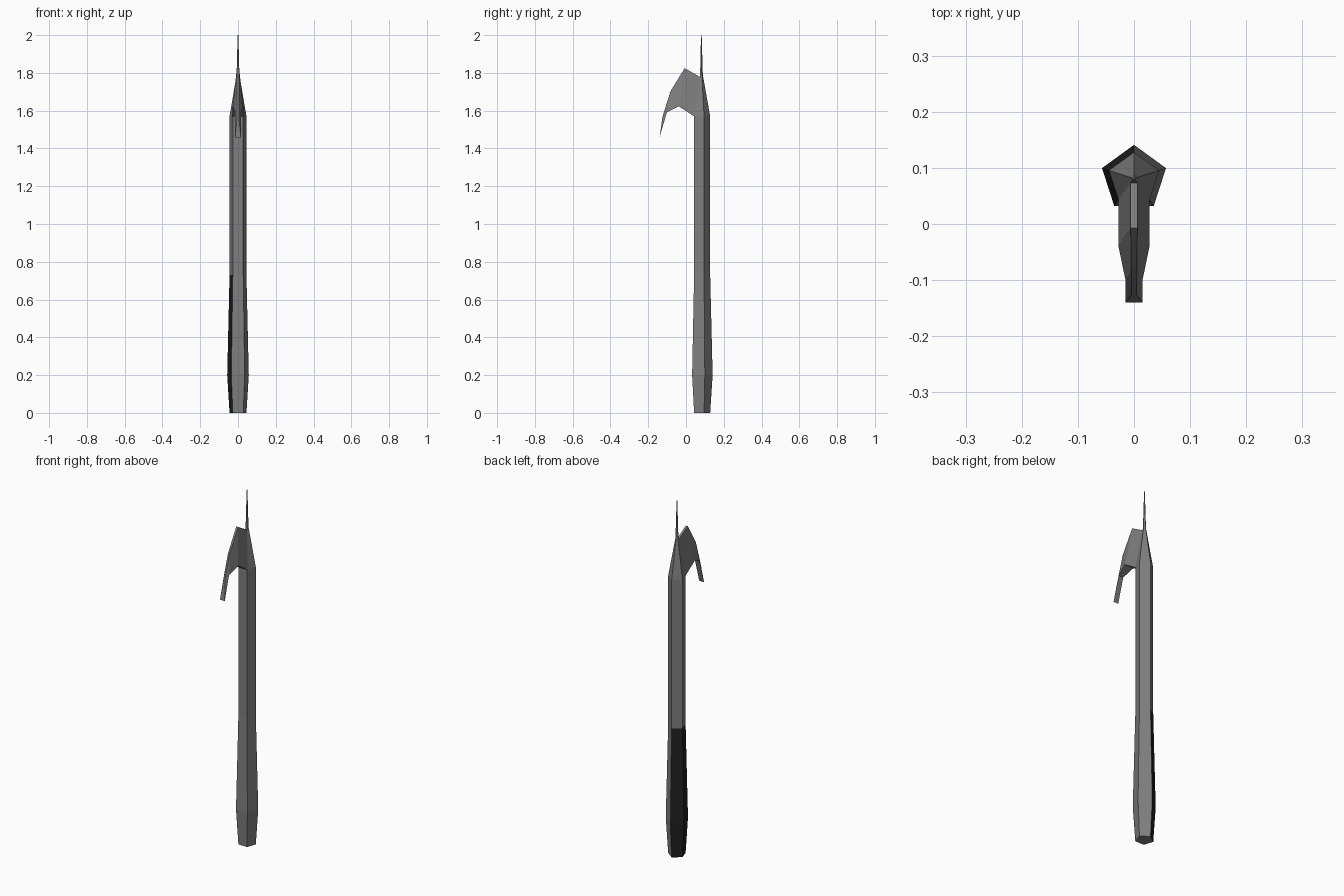
import bpy, bmesh, math

if "Cube" in bpy.data.objects:
    bpy.data.objects.remove(bpy.data.objects["Cube"])


def flat_material(name, value):
    m = bpy.data.materials.new(name)
    m.diffuse_color = (value, value, value, 1)
    m.use_nodes = True
    m.node_tree.nodes["Principled BSDF"].inputs["Base Color"].default_value = m.diffuse_color
    return m


grey = flat_material("steel grey", 0.21)
black = flat_material("grip black", 0.014)


def loft(name, sections, mats):
    """Skin a list of equal-length point rings and cap both ends."""
    bm = bmesh.new()
    rings = [[bm.verts.new(p) for p in s] for s in sections]
    for a, b in zip(rings, rings[1:]):
        n = len(a)
        for i in range(n):
            j = (i + 1) % n
            bm.faces.new((a[i], a[j], b[j], b[i]))
    bm.faces.new(rings[0])
    bm.faces.new(rings[-1])
    bmesh.ops.recalc_face_normals(bm, faces=bm.faces)
    me = bpy.data.meshes.new(name)
    bm.to_mesh(me)
    bm.free()
    for m in mats:
        me.materials.append(m)
    ob = bpy.data.objects.new(name, me)
    bpy.context.collection.objects.link(ob)
    return ob


def pentagon(r, z):
    angles = [math.radians(90 + 72 * i) for i in range(5)]
    return [(r * math.cos(a), 0.081 + r * math.sin(a), z) for a in angles]


# Five-sided shaft with swollen grip, tapering into a thin spike
shaft = loft("shaft", [pentagon(r, z) for r, z in (
    (0.047, 0), (0.060, 0.2), (0.047, 0.73), (0.047, 1.57),
    (0.008, 1.79), (0.002, 2.0))], [grey, black])

# Left-facing grip sides are black
for f in shaft.data.polygons:
    if f.center.z < 0.73 and f.normal.x < -0.3:
        f.material_index = 1

# Hooked blade: thin outer ridge, wider inner edge (y, z, half width)
outer = [(0.08, 1.775, 0.006), (-0.007, 1.825, 0.006), (-0.082, 1.703, 0.005), (-0.124, 1.57, 0.004)]
inner = [(0.05, 1.565, 0.028), (-0.038, 1.623, 0.028), (-0.101, 1.592, 0.015), (-0.14, 1.459, 0.015)]
loft("hook_blade", [
    [(-o[2], o[0], o[1]), (o[2], o[0], o[1]), (i[2], i[0], i[1]), (-i[2], i[0], i[1])]
    for o, i in zip(outer, inner)], [grey])
